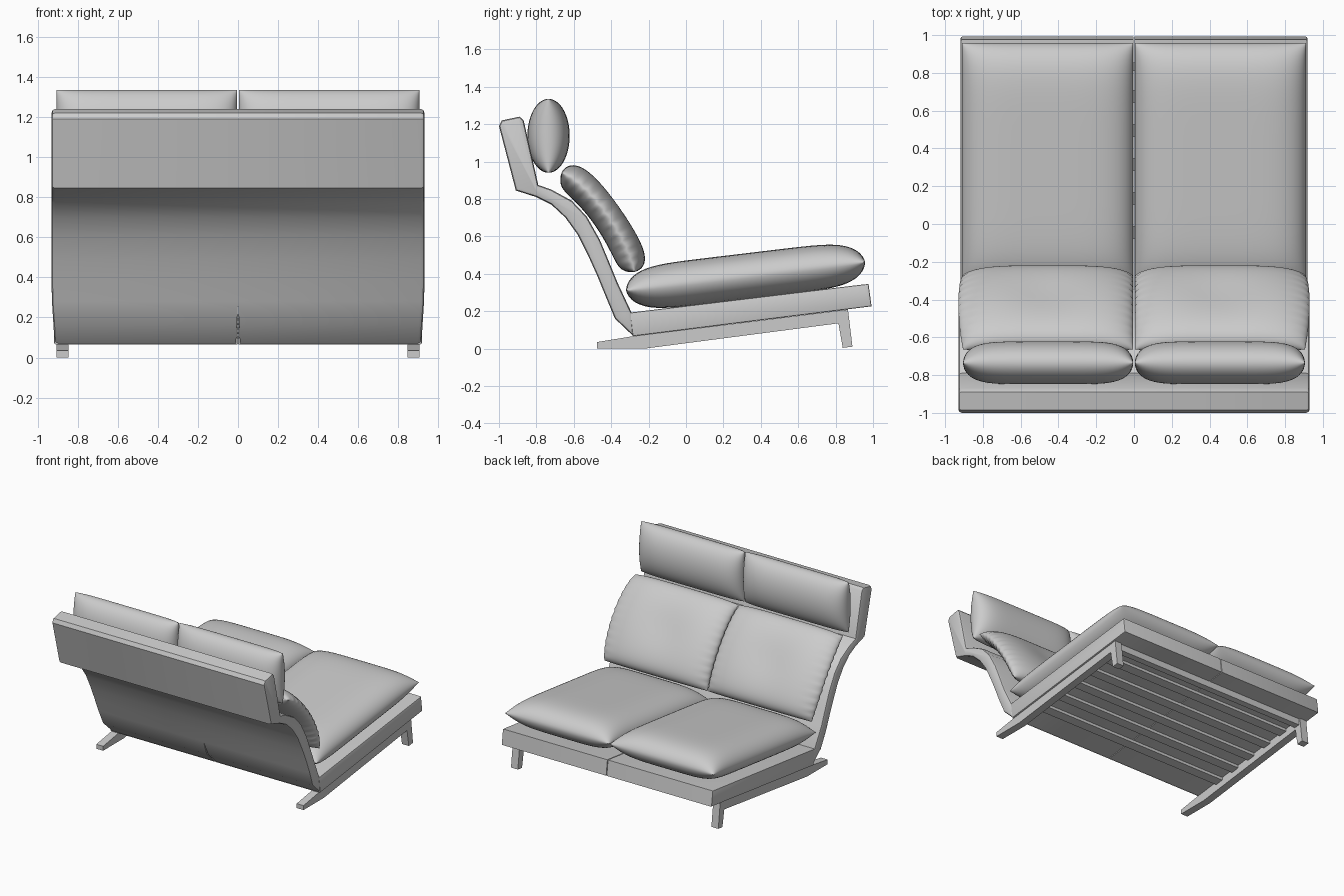
import bpy, bmesh, math
from mathutils import Vector

if "Cube" in bpy.data.objects:
    bpy.data.objects.remove(bpy.data.objects["Cube"])

grey = bpy.data.materials.new("warm_grey")
grey.use_nodes = True
COLOUR = (0.6, 0.6, 0.6, 1)
grey.diffuse_color = COLOUR
grey.node_tree.nodes["Principled BSDF"].inputs["Base Color"].default_value = COLOUR


def finish(name, bm, angle=35, mirror=True):
    """Turn a bmesh into a shaded object, mirrored across the centre."""
    bmesh.ops.recalc_face_normals(bm, faces=bm.faces)
    mesh = bpy.data.meshes.new(name)
    bm.to_mesh(mesh)
    bm.free()
    obj = bpy.data.objects.new(name, mesh)
    bpy.context.collection.objects.link(obj)
    mesh.materials.append(grey)
    bpy.ops.object.select_all(action="DESELECT")
    obj.select_set(True)
    bpy.context.view_layer.objects.active = obj
    bpy.ops.object.shade_smooth_by_angle(angle=math.radians(angle))
    if mirror:
        mod = obj.modifiers.new("mirror", "MIRROR")
        mod.use_mirror_merge = False
    return obj


def extrude_profile(name, profile, x0, x1, bevel=0, shape=None, mirror=True):
    """Extrude a (y, z) outline along x, softening the outer side."""
    bm = bmesh.new()
    face = bm.faces.new([bm.verts.new((x0, y, z)) for y, z in profile])
    new = bmesh.ops.extrude_face_region(bm, geom=[face])["geom"]
    outer = [v for v in new if isinstance(v, bmesh.types.BMVert)]
    bmesh.ops.translate(bm, verts=outer, vec=(x1 - x0, 0, 0))
    if shape:
        for v in bm.verts:
            v.co.x = shape(v.co)
    if bevel:
        ring = [e for e in bm.edges if all(v in outer for v in e.verts)]
        bmesh.ops.bevel(bm, geom=ring, offset=bevel, segments=2,
                        profile=0.5, affect="EDGES")
    return finish(name, bm, mirror=mirror)


def pillow(name, path, x0, x1, thick, power_u, power_v, soft, shape=None, n=36):
    """Two bulged sheets sewn at the rim, swept along a cubic (y, z) path."""
    a, b, c, d = [Vector(p) for p in path]
    steps = [math.sin(math.pi / 2 * (2 * i / n - 1)) for i in range(n + 1)]
    bm = bmesh.new()
    for side in (1, -1):
        rows = []
        for v in steps:
            t = (v + 1) / 2
            s = 1 - t
            p = a * s**3 + b * 3 * s * s * t + c * 3 * s * t * t + d * t**3
            tan = ((b - a) * s * s + (c - b) * 2 * s * t + (d - c) * t * t).normalized()
            normal = Vector((-tan.y, tan.x))
            row = []
            for u in steps:
                bulge = (max(0, 1 - abs(u)**power_u) * max(0, 1 - abs(v)**power_v))**soft
                x = x0 + (x1 - x0) * (u + 1) / 2
                off = side * thick * bulge
                if shape:
                    x, off = shape(x, off, u, v, side)
                q = p + normal * off
                row.append(bm.verts.new((x, q.x, q.y)))
            rows.append(row)
        for r0, r1 in zip(rows, rows[1:]):
            for i in range(n):
                bm.faces.new((r0[i], r0[i + 1], r1[i + 1], r1[i]))
    bmesh.ops.remove_doubles(bm, verts=bm.verts, dist=1e-5)
    return finish(name, bm, angle=60)


# Curved back shell with upright head panel and a slit at the lower centre
outer_line = [(-0.28, 0.065), (-0.38, 0.16), (-0.43, 0.28), (-0.475, 0.39),
              (-0.52, 0.49), (-0.58, 0.61), (-0.645, 0.7), (-0.72, 0.77),
              (-0.80, 0.81), (-0.91, 0.845), (-1.0, 1.19), (-0.985, 1.22)]
inner_line = [(-0.89, 1.24), (-0.868, 1.22), (-0.79, 0.875), (-0.72, 0.85),
              (-0.61, 0.79), (-0.53, 0.705), (-0.46, 0.58), (-0.41, 0.46),
              (-0.365, 0.35), (-0.29, 0.19)]


def slit(co):
    if co.x < 0.5:
        return 0.01 * max(0, min(1, (0.28 - co.z) / 0.2))
    return co.x - 0.015 * max(0, min(1, (0.3 - co.z) / 0.2))


extrude_profile("back_shell", outer_line + inner_line, 0, 0.93, 0.018, slit)

# Sloping seat base in two halves
extrude_profile("seat_base", [(-0.285, 0.066), (0.992, 0.226), (0.976, 0.345),
                              (0.95, 0.343), (-0.3, 0.192)], 0.003, 0.918, 0.008)

# Side runners with front legs
extrude_profile("side_runner", [(-0.475, 0), (-0.22, 0), (0.815, 0.135),
                                (0.838, 0.004), (0.89, 0.01), (0.866, 0.209),
                                (-0.29, 0.065), (-0.475, 0.035)], 0.845, 0.905)


def seat_underside(y):
    return 0.066 + (y + 0.285) * 0.1253


def cross_bar(name, y, width, depth):
    y1 = y + width
    z, z1 = seat_underside(y), seat_underside(y1)
    extrude_profile(name, [(y, z - depth), (y1, z1 - depth), (y1, z1 + 0.005),
                           (y, z + 0.005)], -0.85, 0.85, mirror=False)


# Cross bars beneath the seat
cross_bar("front_rail", 0.81, 0.045, 0.05)
for i in range(5):
    cross_bar(f"slat_{i + 1}", 0.64 - 0.18 * i, 0.07, 0.022)


def straight(p, q):
    p, q = Vector(p), Vector(q)
    return [p.lerp(q, k / 3) for k in range(4)]


# Seat cushions
pillow("seat_cushions", straight((-0.32, 0.31), (0.957, 0.463)), 0.004, 0.91,
       0.122, 5, 7, 0.58)

# Head cushions
pillow("head_cushions", straight((-0.735, 0.94), (-0.735, 1.335)), 0.004, 0.905,
       0.113, 6, 2, 0.5)


# Back cushions: dented front, puckered side seams, bowed sides
def pucker(x, off, u, v, side):
    if side > 0:
        off *= 1 - 0.22 * math.exp(-5 * (u * u + v * v))
    off += 0.007 * math.sin(v * 38) * abs(u)**12 * (1 - v * v)
    if u > 0:
        x += 0.025 * u**4 * (1 - v * v)
    return x, off


pillow("back_cushions", [(-0.275, 0.41), (-0.31, 0.58), (-0.5, 0.87), (-0.665, 0.94)],
       0.004, 0.905, -0.085, 4, 7, 0.55, pucker, n=56)
